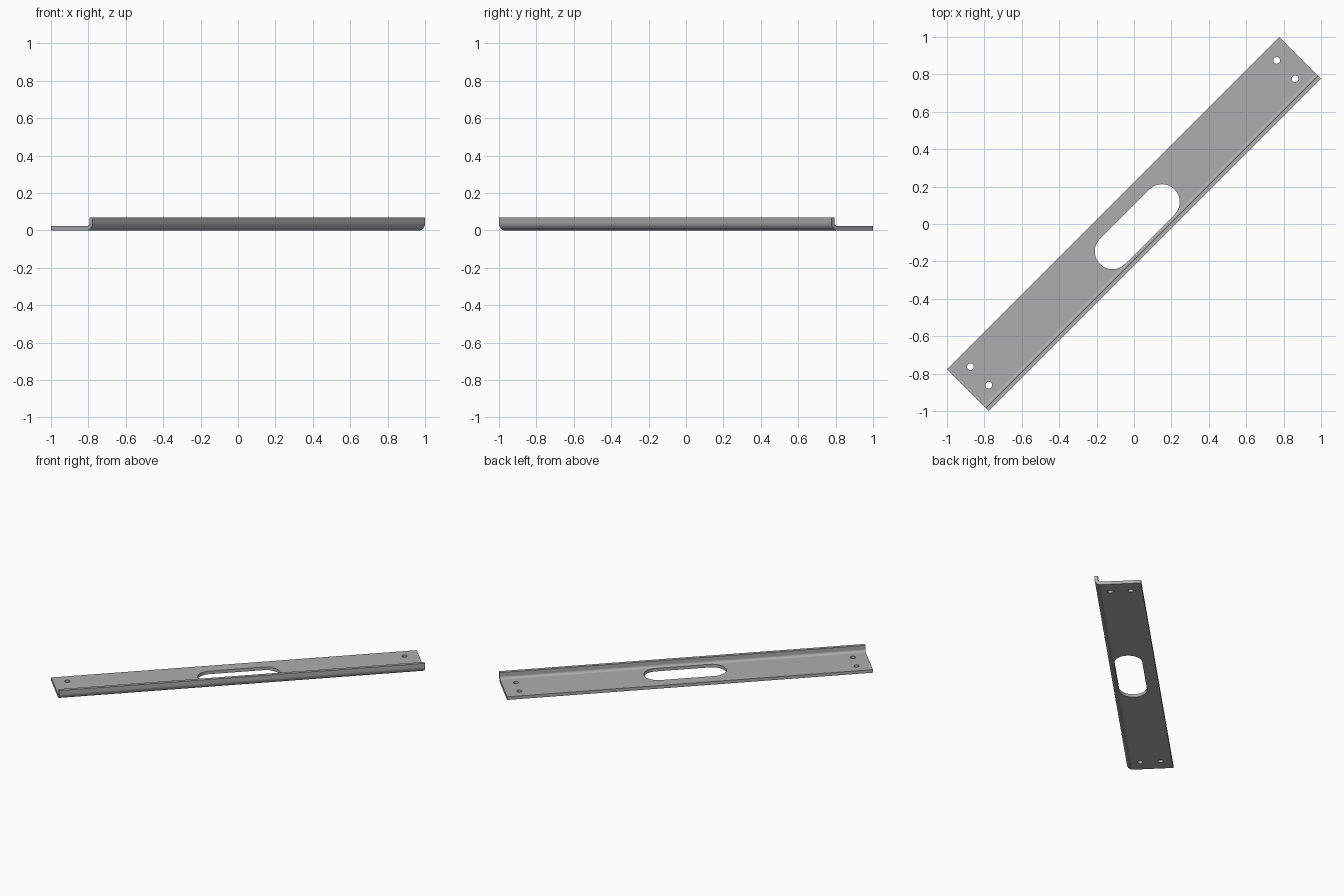
import bpy, bmesh
from math import pi, sin, cos
from mathutils import Matrix

cube = bpy.data.objects.get("Cube")
if cube:
    bpy.data.objects.remove(cube)

LENGTH, HALF_W, THICK, HEIGHT = 2.514, 0.1577, 0.023, 0.07
R_OUT = 0.042
R_IN = R_OUT - THICK
TURN = Matrix.Rotation(pi / 4, 4, 'Z')   # the bar lies diagonally

steel = bpy.data.materials.new("grey_steel")
steel.use_nodes = True
grey = (0.42, 0.42, 0.42, 1)
steel.diffuse_color = grey
steel.node_tree.nodes["Principled BSDF"].inputs["Base Color"].default_value = grey


def arc(cx, cy, r, start, end, steps):
    angles = [start + (end - start) * i / steps for i in range(steps + 1)]
    return [(cx + r * cos(a), cy + r * sin(a)) for a in angles]


def prism(name, points, offset):
    """Close the 3D outline into a face and extrude it by offset."""
    bm = bmesh.new()
    face = bm.faces.new([bm.verts.new(p) for p in points])
    ext = bmesh.ops.extrude_face_region(bm, geom=[face])
    verts = [v for v in ext["geom"] if isinstance(v, bmesh.types.BMVert)]
    bmesh.ops.translate(bm, verts=verts, vec=offset)
    bmesh.ops.recalc_face_normals(bm, faces=bm.faces)
    bm.transform(TURN)
    mesh = bpy.data.meshes.new(name)
    bm.to_mesh(mesh)
    bm.free()
    mesh.materials.append(steel)
    obj = bpy.data.objects.new(name, mesh)
    bpy.context.collection.objects.link(obj)
    return obj


def slot_cutter(name, u, v, half_run, radius):
    """Vertical cutter: two half circles joined along the bar (a circle if half_run is 0)."""
    right = arc(u + half_run, v, radius, -pi / 2, pi / 2, 20)
    left = arc(u - half_run, v, radius, pi / 2, 3 * pi / 2, 20)
    if half_run == 0:
        right, left = right[:-1], left[:-1]
    return prism(name, [(x, y, -0.1) for x, y in right + left], (0, 0, 0.3))


# Bent sheet: flat plate, rounded bend and upright flange
bend_y = -HALF_W + R_OUT
profile = [(HALF_W, THICK), (HALF_W, 0)]
profile += arc(bend_y, R_OUT, R_OUT, -pi / 2, -pi, 10)
profile += [(-HALF_W, HEIGHT), (-HALF_W + THICK, HEIGHT)]
profile += arc(bend_y, R_OUT, R_IN, -pi, -pi / 2, 10)
bracket = prism("angle_bracket", [(-LENGTH / 2, y, z) for y, z in profile], (LENGTH, 0, 0))

# Central slot and two screw holes at each end
cutters = [slot_cutter("slot_cutter", 0.002, -0.0225, 0.187, 0.095)]
for side in (-1, 1):
    for v in (-0.06, 0.079):
        cutters.append(slot_cutter("screw_hole_cutter", side * 1.158, v, 0, 0.018))

bpy.ops.object.select_all(action='DESELECT')
bpy.context.view_layer.objects.active = bracket
bracket.select_set(True)
for cutter in cutters:
    cutter.hide_render = True
    mod = bracket.modifiers.new("hole", 'BOOLEAN')
    mod.operation = 'DIFFERENCE'
    mod.solver = 'EXACT'
    mod.object = cutter
    bpy.ops.object.modifier_apply(modifier=mod.name)
    bpy.data.objects.remove(cutter)

# Smooth bend and hole walls, flat sheet faces
bpy.ops.object.shade_smooth_by_angle(angle=pi / 6)
weighted = bracket.modifiers.new("weighted_normals", 'WEIGHTED_NORMAL')
weighted.keep_sharp = True
